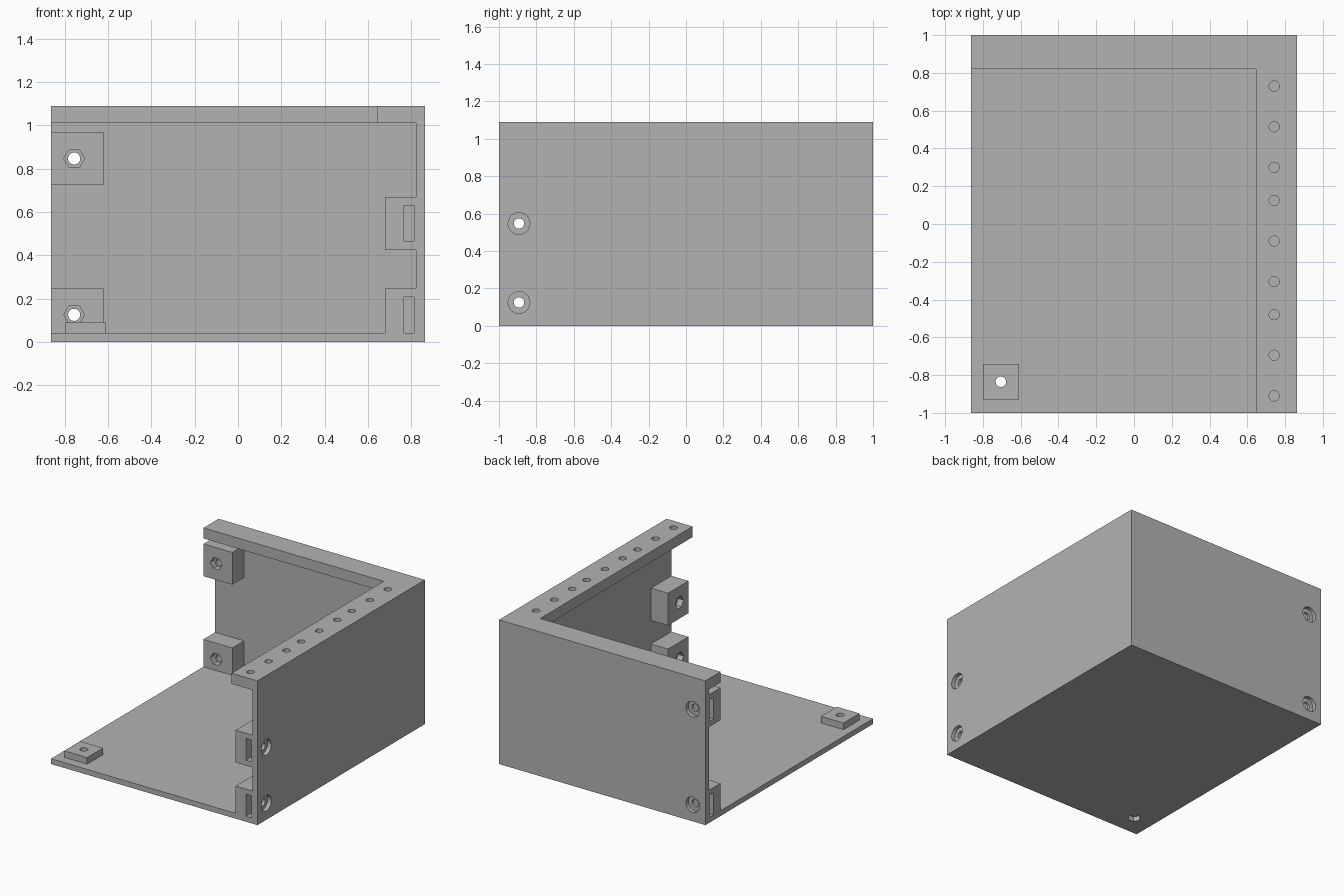
import bpy
import bmesh
from math import pi
from mathutils import Matrix, Vector

if "Cube" in bpy.data.objects:
    bpy.data.objects.remove(bpy.data.objects["Cube"])

GREY = (0.45, 0.45, 0.45, 1)
grey = bpy.data.materials.new("plain grey")
grey.diffuse_color = GREY
grey.use_nodes = True
grey.node_tree.nodes["Principled BSDF"].inputs["Base Color"].default_value = GREY

# Overall limits and wall thickness
L, R, F, B, TOP = -0.863, 0.863, -1.0, 1.0, 1.09
T = 0.04
RIM = 1.01
HOLE, HEAD, NUT = 0.028, 0.058, 0.048


def to_object(name, bm):
    mesh = bpy.data.meshes.new(name)
    bm.to_mesh(mesh)
    bm.free()
    mesh.materials.append(grey)
    ob = bpy.data.objects.new(name, mesh)
    bpy.context.collection.objects.link(ob)
    return ob


def box(name, x, y, z):
    bm = bmesh.new()
    lo, hi = Vector((x[0], y[0], z[0])), Vector((x[1], y[1], z[1]))
    size = Matrix.Diagonal((*(hi - lo), 1))
    bmesh.ops.create_cube(bm, size=1, matrix=Matrix.Translation((lo + hi) / 2) @ size)
    return to_object(name, bm)


def rod(axis, centre, span, radius, sides=32):
    """Cutter along one axis; centre gives the two other coordinates in order."""
    bm = bmesh.new()
    pos = list(centre)
    pos.insert("xyz".index(axis), sum(span) / 2)
    turn = {"x": Matrix.Rotation(pi / 2, 4, "Y"),
            "y": Matrix.Rotation(pi / 2, 4, "X") @ Matrix.Rotation(pi / 2, 4, "Z"),
            "z": Matrix.Rotation(pi / 2, 4, "Z")}[axis]
    bmesh.ops.create_cone(bm, cap_ends=True, segments=sides, radius1=radius, radius2=radius,
                          depth=span[1] - span[0], matrix=Matrix.Translation(pos) @ turn)
    return to_object("cutter", bm)


def cut(ob, cutters):
    for c in cutters:
        c.hide_render = True
        mod = ob.modifiers.new("cut", "BOOLEAN")
        mod.operation, mod.solver, mod.object = "DIFFERENCE", "EXACT", c
    deps = bpy.context.evaluated_depsgraph_get()
    mesh = bpy.data.meshes.new_from_object(ob.evaluated_get(deps))
    ob.modifiers.clear()
    ob.data = mesh
    for c in cutters:
        bpy.data.objects.remove(c)


# Floor with nut recess underneath, and the small screw tab above it
tab_at = (-0.705, -0.835)
floor = box("floor", (L, R), (F, B), (0, T))
cut(floor, [rod("z", tab_at, (-0.1, 0.035), NUT, 6), rod("z", tab_at, (-0.1, 0.1), HOLE)])
tab = box("floor_tab", (-0.8, -0.61), (-0.93, -0.74), (T, 0.09))
cut(tab, [rod("z", tab_at, (-0.1, 0.2), HOLE)])

# Side wall and back wall
side_wall = box("side_wall", (R - T, R), (F, B), (T, RIM))
back_wall = box("back_wall", (L, R - T), (B - T, B), (T, RIM))
side_y, side_z = -0.893, (0.125, 0.547)
back_x, back_z = -0.757, (0.125, 0.847)
wall_cuts = []
for z in side_z:
    wall_cuts += [rod("x", (side_y, z), (R - 0.03, R + 0.1), HEAD),
                  rod("x", (side_y, z), (R - 0.1, R + 0.1), HOLE)]
cut(side_wall, wall_cuts)
wall_cuts = []
for z in back_z:
    wall_cuts += [rod("y", (back_x, z), (B - 0.03, B + 0.1), HEAD),
                  rod("y", (back_x, z), (B - 0.1, B + 0.1), HOLE)]
cut(back_wall, wall_cuts)

# Nut blocks: edge slot, screw hole and six-sided recess
for level, z in zip(("lower", "upper"), side_z):
    bottom = max(T, z - 0.122)
    slot_z = (z - 0.082 if z > 0.2 else 0.03, z + 0.083)
    block = box(level + "_side_block", (0.68, R - T), (F, -0.757), (bottom, z + 0.122))
    cut(block, [box("cutter", (0.767, 0.812), (F - 0.1, -0.81), slot_z),
                rod("x", (side_y, z), (0.5, 1), HOLE),
                rod("x", (side_y, z), (0.6, 0.725), NUT, 6)])
for level, z in zip(("lower", "upper"), back_z):
    bottom = max(T, z - 0.122)
    slot_z = (z - 0.082 if z > 0.2 else 0.03, z + 0.083)
    block = box(level + "_back_block", (L, -0.622), (0.82, B - T), (bottom, z + 0.122))
    cut(block, [box("cutter", (L - 0.1, -0.674), (0.905, 0.95), slot_z),
                rod("y", (back_x, z), (0.7, 1.2), HOLE),
                rod("y", (back_x, z), (0.7, 0.865), NUT, 6)])

# Top rims, the side one drilled with three groups of three holes
side_rim = box("side_rim", (0.645, R), (F, B), (RIM, TOP))
cut(side_rim, [rod("z", (0.742, group + step), (0.9, 1.2), 0.027)
               for group in (-0.695, -0.09, 0.515) for step in (-0.215, 0, 0.215)])
box("back_rim", (L, 0.645), (0.82, B), (RIM, TOP))
